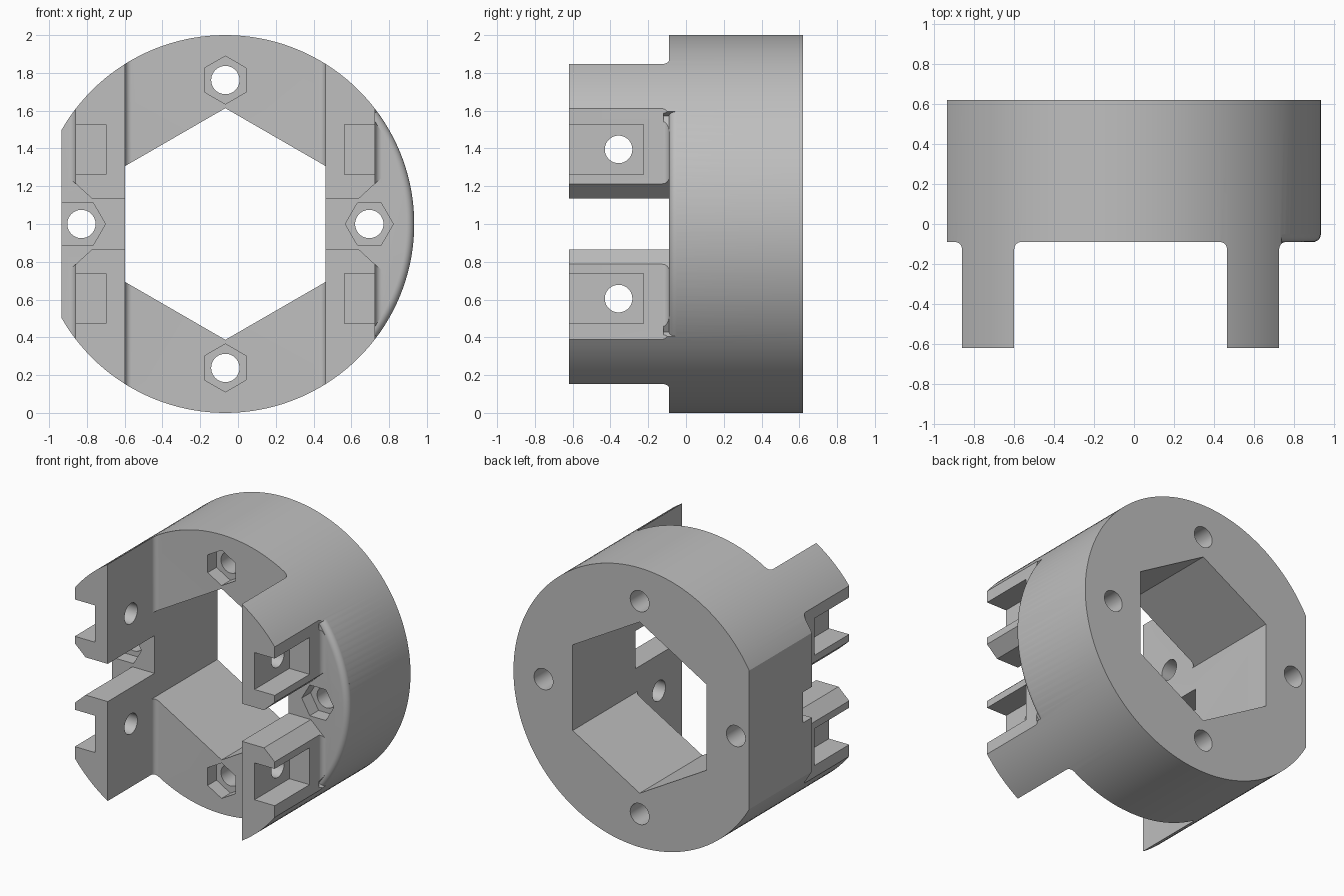
import bpy, bmesh, math
from mathutils import Vector

if "Cube" in bpy.data.objects:
    bpy.data.objects.remove(bpy.data.objects["Cube"], do_unlink=True)

CX, CZ = -0.067, 1.0          # axis of the round body
FRONT, STEP, BACK = -0.62, -0.09, 0.62
LUG_IN, LUG_OUT, FLAT = 0.531, 0.792, 0.868
FILLET, ROUND = 0.035, 0.04

PLACE = {
    "X": lambda p, d: (CX + d, p[0], CZ + p[1]),
    "Y": lambda p, d: (CX + p[0], d, CZ + p[1]),
    "Z": lambda p, d: (CX + p[0], p[1], CZ + d),
}


def add_object(name, bm):
    bmesh.ops.recalc_face_normals(bm, faces=bm.faces[:])
    mesh = bpy.data.meshes.new(name)
    bm.to_mesh(mesh)
    bm.free()
    obj = bpy.data.objects.new(name, mesh)
    bpy.context.collection.objects.link(obj)
    return obj


def loft(name, rings):
    """Closed solid through matching rings of points."""
    bm = bmesh.new()
    loops = [[bm.verts.new(p) for p in ring] for ring in rings]
    for a, b in zip(loops, loops[1:]):
        for i in range(len(a)):
            j = (i + 1) % len(a)
            bm.faces.new((a[i], a[j], b[j], b[i]))
    bm.faces.new(loops[0])
    bm.faces.new(loops[-1])
    return add_object(name, bm)


def prism(name, points, axis, start, end):
    return loft(name, [[PLACE[axis](p, d) for p in points] for d in (start, end)])


def arc(cx, cy, r, a0, a1, steps):
    angles = [math.radians(a0 + (a1 - a0) * i / steps) for i in range(steps + 1)]
    return [(cx + r * math.cos(a), cy + r * math.sin(a)) for a in angles]


def ngon(cx, cy, r, sides, turn=0):
    return arc(cx, cy, r, turn, turn + 360, sides)[:-1]


# Plan outline: base ring with two filleted lugs
def half_outline(outer):
    y = STEP - FILLET
    return ([(outer, BACK), (outer, STEP)]
            + arc(LUG_OUT + FILLET, y, FILLET, 90, 180, 8)
            + [(LUG_OUT, FRONT), (LUG_IN, FRONT)]
            + arc(LUG_IN - FILLET, y, FILLET, 0, 90, 8))


right_side = half_outline(1.1)
left_side = [(-x, y) for x, y in reversed(half_outline(FLAT))]
body = prism("motor_mount", right_side + left_side, "Z", -1.1, 1.1)

tools = []


def use(tool, operation="DIFFERENCE"):
    tool.hide_render = True
    mod = body.modifiers.new(tool.name, "BOOLEAN")
    mod.operation, mod.solver, mod.object = operation, "EXACT", tool
    tools.append(tool)


# Round outside
use(prism("round_outside", ngon(0, 0, 1, 144), "Y", -0.8, 0.8), "INTERSECT")

# Softened rim beside the +x lug
section = (arc(1 - ROUND, STEP + ROUND, ROUND, -90, 0, 8)
           + [(1.06, STEP + ROUND), (1.06, STEP - 0.03), (1 - ROUND, STEP - 0.03)])
rings = []
for i in range(31):
    a = math.radians(-36.5 + 73 * i / 30)
    rings.append([(CX + r * math.cos(a), y, CZ + r * math.sin(a)) for r, y in section])
use(loft("rim_round", rings))

# Hexagonal opening
use(prism("hex_opening", ngon(0, 0, LUG_IN / math.cos(math.pi / 6), 6, 30), "Y", -0.8, 0.8))

# Flared slots, nut pockets and cross holes in the lugs
for s in (-1, 1):
    slot = [(0.4, 0.135), (0.707, 0.135), (0.84, 0.257)]
    slot += [(x, -z) for x, z in reversed(slot)]
    use(prism("lug_slot", [(s * x, z) for x, z in slot], "Y", -0.8, STEP))
    z = s * 0.395
    use(prism("cross_hole", ngon(-0.357, z, 0.073, 40), "X", -1.2, 1.2))
    for side in (-1, 1):
        pocket = [(x * side, z + h) for x, h in
                  ((0.632, -0.132), (1.1, -0.132), (1.1, 0.132), (0.632, 0.132))]
        use(prism("nut_pocket", pocket, "Y", -0.8, -0.225))

# Four axial screw holes with hexagonal nut seats
for i in range(4):
    a = math.pi / 2 * i
    x, z = 0.762 * math.cos(a), 0.762 * math.sin(a)
    use(prism("screw_hole", ngon(x, z, 0.075, 40), "Y", -0.8, 0.8))
    seat = ngon(x, z, 0.127, 6, 90 * i)
    if i == 2:      # this seat runs out through the flat side
        h = 0.127 * math.sin(math.pi / 3)
        seat = arc(x, z, 0.127, -60, 60, 2) + [(-1.1, h), (-1.1, -h)]
    use(prism("nut_seat", seat, "Y", -0.25, STEP + 0.1))

# Bake the cuts and drop the cutters
graph = bpy.context.evaluated_depsgraph_get()
graph.update()
baked = bpy.data.meshes.new_from_object(body.evaluated_get(graph))
body.modifiers.clear()
body.data = baked
for tool in tools:
    bpy.data.objects.remove(tool, do_unlink=True)

# Grey plastic
grey = bpy.data.materials.new("plain grey")
grey.use_nodes = True
colour = (0.52, 0.52, 0.52, 1)
grey.diffuse_color = colour
grey.node_tree.nodes["Principled BSDF"].inputs["Base Color"].default_value = colour
body.data.materials.clear()
body.data.materials.append(grey)

bpy.ops.object.select_all(action="DESELECT")
body.select_set(True)
bpy.context.view_layer.objects.active = body
bpy.ops.object.shade_smooth_by_angle(angle=math.radians(25))
